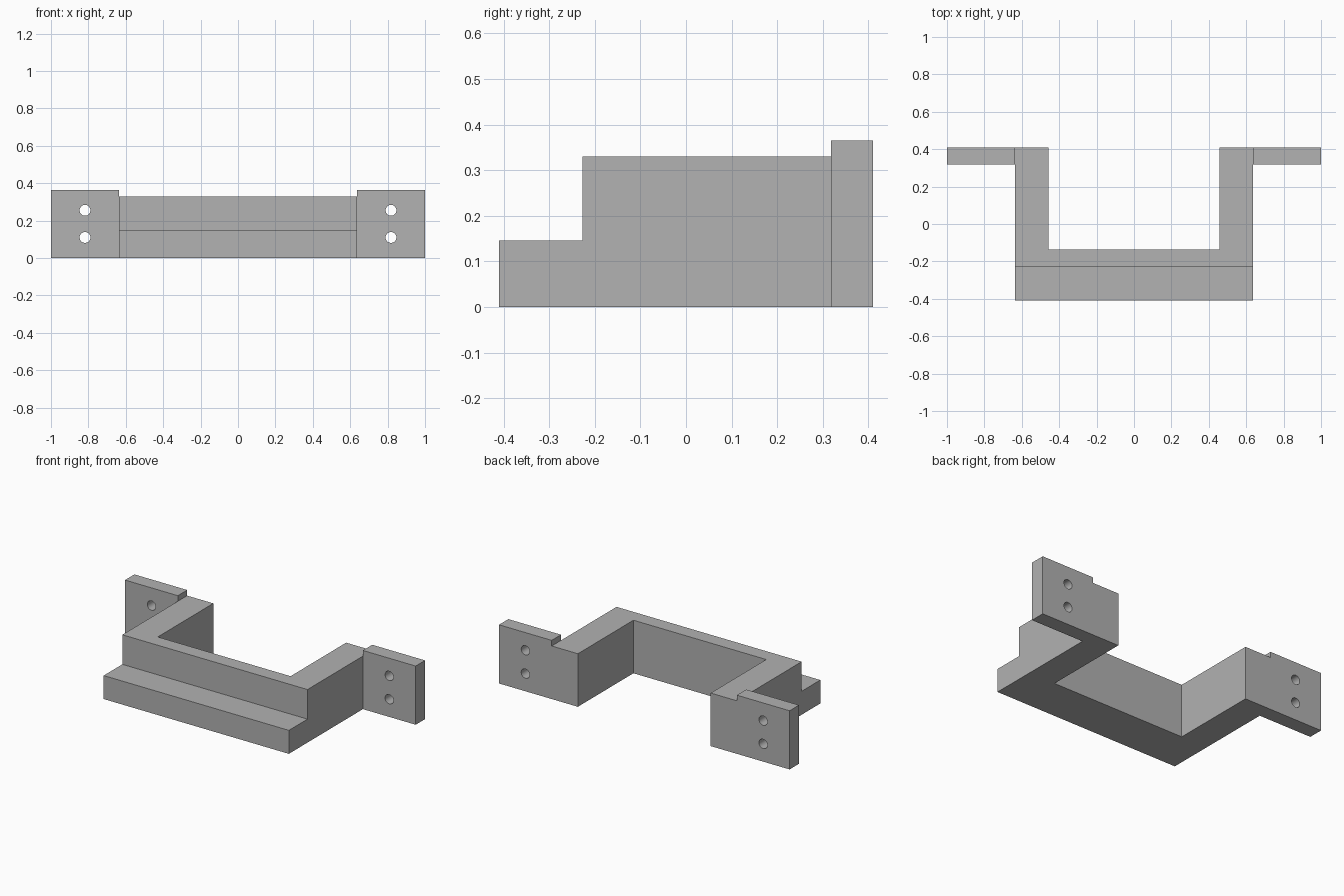
import bpy
import bmesh
from mathutils import Matrix

cube = bpy.data.objects.get("Cube")
if cube:
    bpy.data.objects.remove(cube, do_unlink=True)

# Main dimensions
HALF_W, ARM_OUT, ARM_IN = 1.0, 0.637, 0.457
FRONT, RISER, INNER, EAR_FRONT, BACK = -0.41, -0.227, -0.136, 0.318, 0.41
STEP_H, BODY_H, EAR_H = 0.146, 0.33, 0.365
HOLE_X, HOLE_R = 0.818, 0.029

grey = bpy.data.materials.new("plain grey")
grey.use_nodes = True
colour = (0.445, 0.445, 0.445, 1)
grey.diffuse_color = colour
grey.node_tree.nodes["Principled BSDF"].inputs["Base Color"].default_value = colour


def prism(name, outline, height):
    """Extrude a plan outline upward from the ground."""
    bm = bmesh.new()
    face = bm.faces.new([bm.verts.new((x, y, 0)) for x, y in outline])
    ext = bmesh.ops.extrude_face_region(bm, geom=[face])
    top = [v for v in ext["geom"] if isinstance(v, bmesh.types.BMVert)]
    bmesh.ops.translate(bm, verts=top, vec=(0, 0, height))
    bmesh.ops.recalc_face_normals(bm, faces=bm.faces)
    return finish(name, bm)


def finish(name, bm):
    mesh = bpy.data.meshes.new(name)
    bm.to_mesh(mesh)
    bm.free()
    mesh.materials.append(grey)
    obj = bpy.data.objects.new(name, mesh)
    bpy.context.collection.objects.link(obj)
    return obj


def rect(x0, x1, y0, y1):
    return [(x0, y0), (x1, y0), (x1, y1), (x0, y1)]


def boolean(target, tool, operation):
    mod = target.modifiers.new(operation.lower(), 'BOOLEAN')
    mod.operation, mod.solver, mod.object = operation, 'EXACT', tool
    bpy.context.view_layer.objects.active = target
    bpy.ops.object.modifier_apply(modifier=mod.name)
    bpy.data.objects.remove(tool, do_unlink=True)


# U-shaped body
half = [(ARM_OUT, RISER), (ARM_OUT, BACK), (ARM_IN, BACK), (ARM_IN, INNER)]
bracket = prism("mounting_bracket", half + [(-x, y) for x, y in reversed(half)], BODY_H)

# Low front step
boolean(bracket, prism("front_step", rect(-ARM_OUT, ARM_OUT, FRONT, RISER), STEP_H), 'UNION')

# Mounting ears, each with two screw holes
for side, name in ((1, "left_ear"), (-1, "right_ear")):
    xs = sorted((side * ARM_OUT, side * HALF_W))
    ear = prism(name, rect(*xs, EAR_FRONT, BACK), EAR_H)
    for z in (0.11, 0.255):
        bm = bmesh.new()
        bmesh.ops.create_cone(bm, cap_ends=True, segments=32, radius1=HOLE_R,
                              radius2=HOLE_R, depth=0.3,
                              matrix=Matrix.Translation((side * HOLE_X, EAR_FRONT, z))
                              @ Matrix.Rotation(1.5707963, 4, 'X'))
        cutter = finish("hole_cutter", bm)
        cutter.hide_render = True
        boolean(ear, cutter, 'DIFFERENCE')
    boolean(bracket, ear, 'UNION')

# Smooth hole walls, sharp edges elsewhere
bpy.ops.object.select_all(action='DESELECT')
bracket.select_set(True)
bpy.context.view_layer.objects.active = bracket
bpy.ops.object.shade_smooth_by_angle(angle=0.5)
